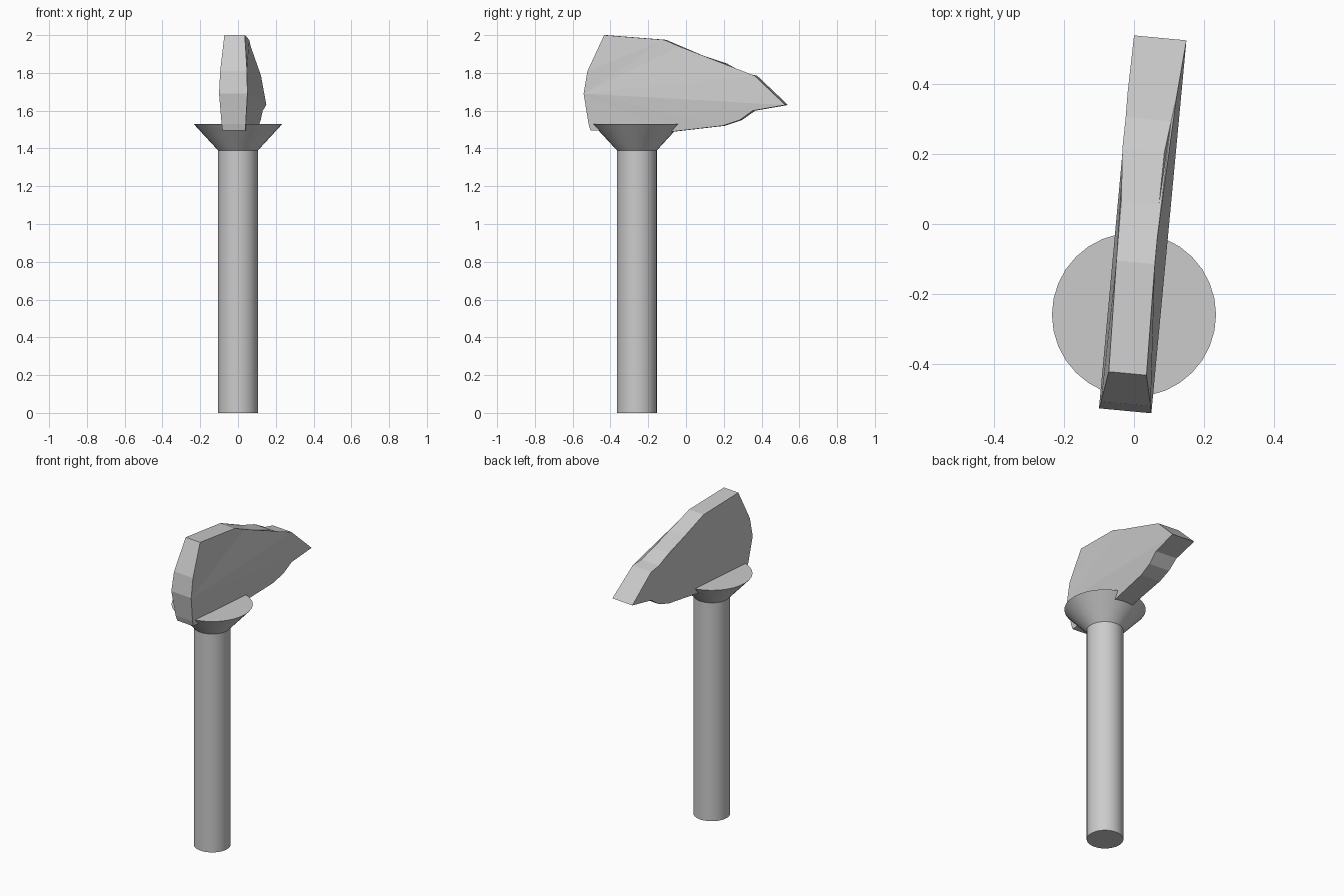
import bpy
import bmesh
import math

cube = bpy.data.objects.get("Cube")
if cube:
    bpy.data.objects.remove(cube, do_unlink=True)

# One plain grey for the whole model
grey = bpy.data.materials.new("light_grey")
grey.use_nodes = True
grey.diffuse_color = (0.6, 0.6, 0.6, 1)
grey.node_tree.nodes["Principled BSDF"].inputs["Base Color"].default_value = (0.6, 0.6, 0.6, 1)

POST_Y = -0.26
SHAFT_R, COLLAR_R = 0.106, 0.235
SHAFT_TOP, COLLAR_TOP = 1.39, 1.53
SLANT = 0.094


def frustum(name, r_low, r_high, z_low, z_high):
    bpy.ops.mesh.primitive_cone_add(
        vertices=32, radius1=r_low, radius2=r_high, depth=z_high - z_low,
        location=(0, POST_Y, (z_low + z_high) / 2))
    obj = bpy.context.object
    obj.name = name
    obj.data.materials.append(grey)
    bpy.ops.object.shade_smooth_by_angle(angle=math.radians(30))
    return obj


# Shaft and flared collar
frustum("shaft", SHAFT_R, SHAFT_R, 0, SHAFT_TOP)
frustum("collar", SHAFT_R, COLLAR_R, SHAFT_TOP, COLLAR_TOP)

# Head outline: y, z, half thickness, sideways drift
butt = (-0.535, 1.69, 0.075, 0)
tip = (0.533, 1.63, 0.075, 0)
upper = [
    (-0.515, 1.81, 0.071, 0), (-0.428, 2.0, 0.054, -0.003),
    (-0.11, 1.975, 0.055, -0.01), (-0.03, 1.94, 0.055, -0.01),
    (0.06, 1.9, 0.054, -0.013), (0.21, 1.85, 0.06, -0.018),
    (0.3, 1.8, 0.065, -0.012), (0.37, 1.785, 0.07, -0.008),
]
lower = [
    (0.36, 1.6, 0.072, 0), (0.29, 1.55, 0.068, 0), (0.2, 1.52, 0.065, 0),
    (-0.06, 1.49, 0.06, 0), (-0.5, 1.495, 0.06, 0), (-0.51, 1.53, 0.064, 0),
]
outline = [butt] + upper + [tip] + lower
tip_index = len(upper) + 1

bm = bmesh.new()


def rim(side):
    return [bm.verts.new((0.025 + SLANT * y + drift + side * half,
                          y - SLANT * side * half, z))
            for y, z, half, drift in outline]


left, right = rim(1), rim(-1)

# Each cheek folds along the thick ridge from butt to tip
for ring in (left, right):
    bm.faces.new(ring[:tip_index + 1])
    bm.faces.new(ring[tip_index:] + ring[:1])

# Band around the edge
for i in range(len(outline)):
    j = (i + 1) % len(outline)
    bm.faces.new((left[i], left[j], right[j], right[i]))

bmesh.ops.triangulate(bm, faces=[f for f in bm.faces if len(f.verts) > 4])
bmesh.ops.recalc_face_normals(bm, faces=bm.faces)
mesh = bpy.data.meshes.new("head")
bm.to_mesh(mesh)
bm.free()
mesh.materials.append(grey)
head = bpy.data.objects.new("head", mesh)
bpy.context.collection.objects.link(head)
